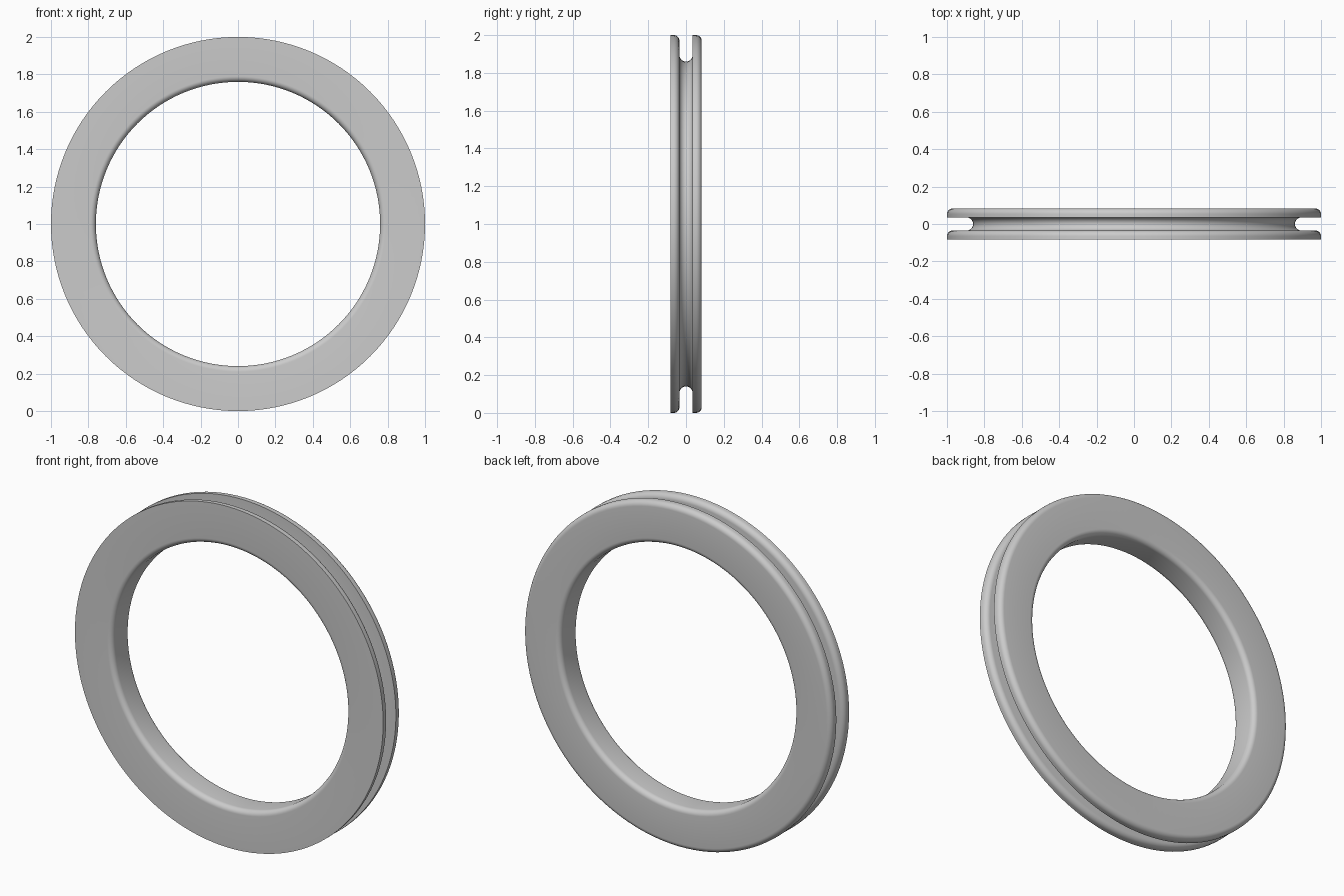
import bpy, bmesh
from math import sin, cos, pi, radians
from mathutils import Vector, Matrix

cube = bpy.data.objects.get("Cube")
if cube:
    bpy.data.objects.remove(cube, do_unlink=True)

SEGMENTS = 128
HALF = 0.083      # half thickness of the ring
GROOVE = 0.035    # half width of the groove
ROUND = 0.03      # edge rounding
OUTER, INNER, FLOOR = 1.0, 0.76, 0.86


def arc(r, y, radius, start, end, steps=8):
    """Arc points as (radial distance, y), angles in degrees from the radial axis."""
    return [(r + radius * cos(a), y + radius * sin(a))
            for a in (radians(start + (end - start) * i / steps) for i in range(steps + 1))]


# Cross-section: rounded bore, two flanges each rounded on the back, round-bottomed groove
profile = arc(INNER + ROUND, -HALF + ROUND, ROUND, 180, 270)
profile += [(OUTER, -HALF)]
profile += arc(OUTER - ROUND, -GROOVE - ROUND, ROUND, 0, 90)
profile += arc(FLOOR + GROOVE, 0, GROOVE, 270, 90, 14)
profile += [(OUTER, GROOVE)]
profile += arc(OUTER - ROUND, HALF - ROUND, ROUND, 0, 90)
profile += arc(INNER + ROUND, HALF - ROUND, ROUND, 90, 180)

# Spin the closed cross-section about the y axis
bm = bmesh.new()
verts = [bm.verts.new((r, y, 0)) for r, y in profile]
edges = [bm.edges.new((v, verts[(i + 1) % len(verts)])) for i, v in enumerate(verts)]
bmesh.ops.spin(bm, geom=verts + edges, cent=(0, 0, 0), axis=(0, 1, 0),
               angle=2 * pi, steps=SEGMENTS, use_merge=True)
bmesh.ops.remove_doubles(bm, verts=bm.verts, dist=0.0001)
bmesh.ops.recalc_face_normals(bm, faces=bm.faces)
bmesh.ops.translate(bm, verts=bm.verts, vec=(0, 0, OUTER))
mesh = bpy.data.meshes.new("grooved_ring")
bm.to_mesh(mesh)
bm.free()

ring = bpy.data.objects.new("grooved_ring", mesh)
bpy.context.collection.objects.link(ring)

# Plain grey
grey = bpy.data.materials.new("light_grey")
grey.use_nodes = True
colour = (0.6, 0.6, 0.6, 1)
grey.diffuse_color = colour
grey.node_tree.nodes["Principled BSDF"].inputs["Base Color"].default_value = colour
mesh.materials.append(grey)

# Smooth curves with crisp square corners
bpy.ops.object.select_all(action='DESELECT')
ring.select_set(True)
bpy.context.view_layer.objects.active = ring
bpy.ops.object.shade_smooth_by_angle(angle=radians(40))
